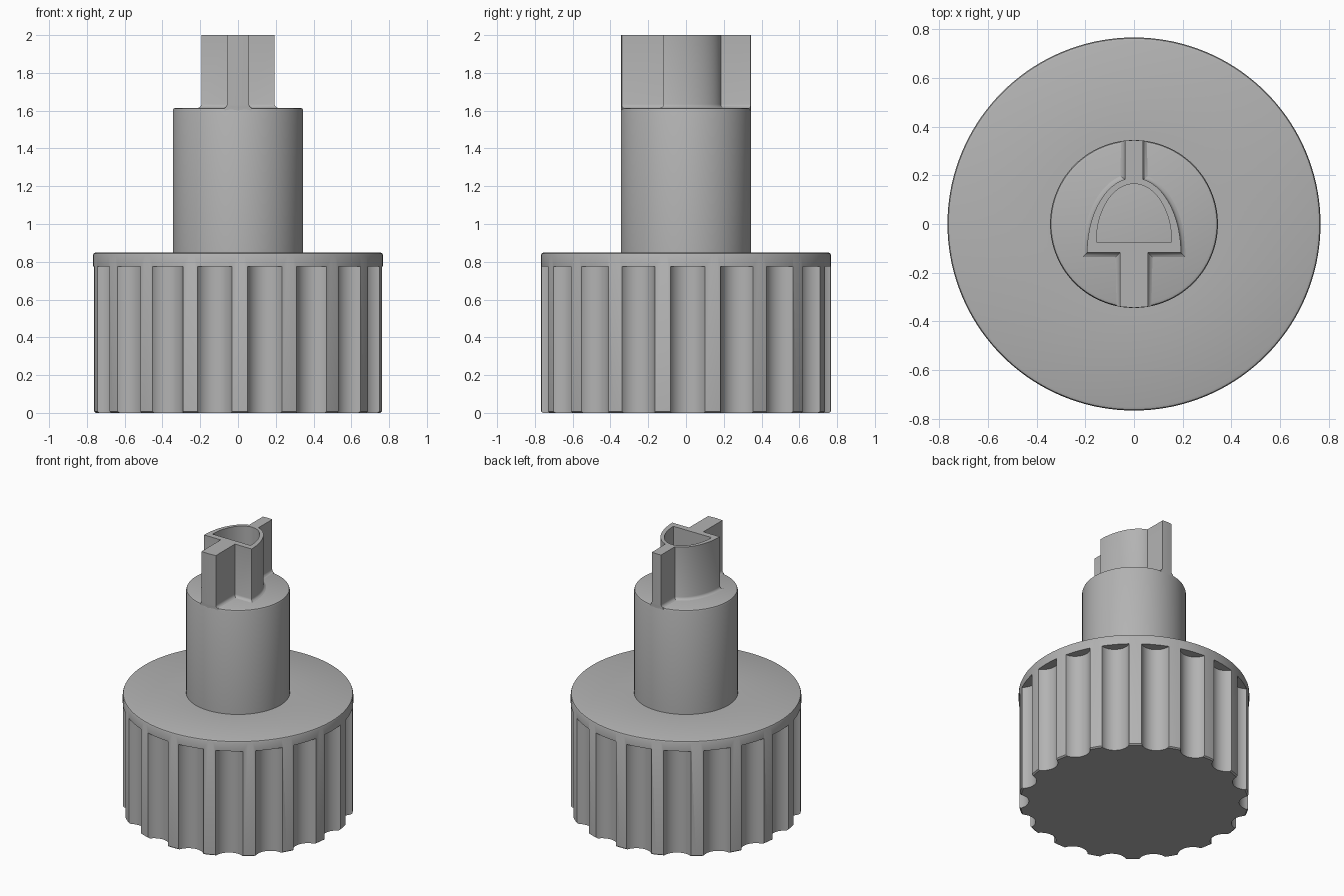
import bpy, bmesh, math
from mathutils import Vector

if "Cube" in bpy.data.objects:
    bpy.data.objects.remove(bpy.data.objects["Cube"])

grey = bpy.data.materials.new("warm grey")
grey.diffuse_color = (0.45, 0.45, 0.45, 1)
grey.use_nodes = True
grey.node_tree.nodes["Principled BSDF"].inputs["Base Color"].default_value = grey.diffuse_color


def make(name, bm):
    bmesh.ops.recalc_face_normals(bm, faces=bm.faces)
    me = bpy.data.meshes.new(name)
    bm.to_mesh(me)
    bm.free()
    me.materials.append(grey)
    ob = bpy.data.objects.new(name, me)
    bpy.context.collection.objects.link(ob)
    return ob


def loft(bm, rings):
    """Skin a stack of equal-length rings and cap both ends."""
    rows = [[bm.verts.new(p) for p in ring] for ring in rings]
    n = len(rows[0])
    for a, b in zip(rows, rows[1:]):
        for i in range(n):
            j = (i + 1) % n
            bm.faces.new((a[i], a[j], b[j], b[i]))
    bm.faces.new(rows[0][::-1])
    bm.faces.new(rows[-1])


def circle(r, z, n, cx=0, cy=0):
    return [(cx + r * math.cos(math.tau * i / n), cy + r * math.sin(math.tau * i / n), z)
            for i in range(n)]


def cut(ob, cutter):
    m = ob.modifiers.new("cut", 'BOOLEAN')
    m.operation, m.solver, m.object = 'DIFFERENCE', 'EXACT', cutter
    select(ob)
    bpy.ops.object.modifier_apply(modifier=m.name)
    bpy.data.objects.remove(cutter)


def select(ob):
    bpy.ops.object.select_all(action='DESELECT')
    ob.select_set(True)
    bpy.context.view_layer.objects.active = ob


def smooth(ob):
    select(ob)
    bpy.ops.object.shade_smooth_by_angle(angle=math.radians(32))


# Turned body: grip drum, rim and stem in one profile
profile = [(0.757, 0), (0.767, 0.008), (0.767, 0.836), (0.763, 0.845), (0.753, 0.849),
           (0.345, 0.849), (0.345, 1.60), (0.341, 1.611), (0.331, 1.615)]
bm = bmesh.new()
loft(bm, [circle(r, z, 144) for r, z in profile])
body = make("knob_body", bm)

# Eighteen round finger flutes, open at the bottom and stopped under the rim
bm = bmesh.new()
for k in range(18):
    a = math.radians(-79.3 + 20 * k)
    x, y = 0.80 * math.cos(a), 0.80 * math.sin(a)
    loft(bm, [circle(0.1, z, 40, x, y) for z in (-0.1, 0.775)])
cut(body, make("flute_cutter", bm))
smooth(body)

# Key outline: front rib, arch-shaped socket and back rib
R = 0.3448


def arch(w, y0, h, t0, t1, n=28):
    return [(w * math.cos(t0 + (t1 - t0) * i / n), y0 + h * math.sin(t0 + (t1 - t0) * i / n))
            for i in range(n + 1)]


half = [(0.058, -math.sqrt(R**2 - 0.058**2)), (0.058, -0.118)]
half += arch(0.193, -0.118, 0.308, 0, math.acos(0.038 / 0.193))
half += [(0.038, math.sqrt(R**2 - 0.038**2))]
outline = [(0, -R)] + half + [(0, R)] + [(-x, y) for x, y in reversed(half)]


def offset(points, d):
    """Grow a counter-clockwise outline by d, kept inside the stem."""
    out = []
    for i, p in enumerate(points):
        p = Vector(p)
        e1 = (p - Vector(points[i - 1])).normalized()
        e2 = (Vector(points[(i + 1) % len(points)]) - p).normalized()
        n1, n2 = Vector((e1.y, -e1.x)), Vector((e2.y, -e2.x))
        q = p + (n1 + n2) * d / (1 + n1.dot(n2))
        if q.length > R:
            q *= R / q.length
        out.append(q)
    return out


# Key with a small flared foot where it meets the stem
bm = bmesh.new()
loft(bm, [[(p[0], p[1], z) for p in offset(outline, d)]
          for z, d in ((1.59, 0.018), (1.615, 0.018), (1.619, 0.009), (1.625, 0.003),
                       (1.634, 0), (2.0, 0))])
key = make("drive_key", bm)

# Hollow socket in the key
bm = bmesh.new()
inner = arch(0.155, -0.075, 0.24, 0, math.pi, 48)
loft(bm, [[(x, y, z) for x, y in inner] for z in (1.61, 2.1)])
cut(key, make("socket_cutter", bm))
smooth(key)
